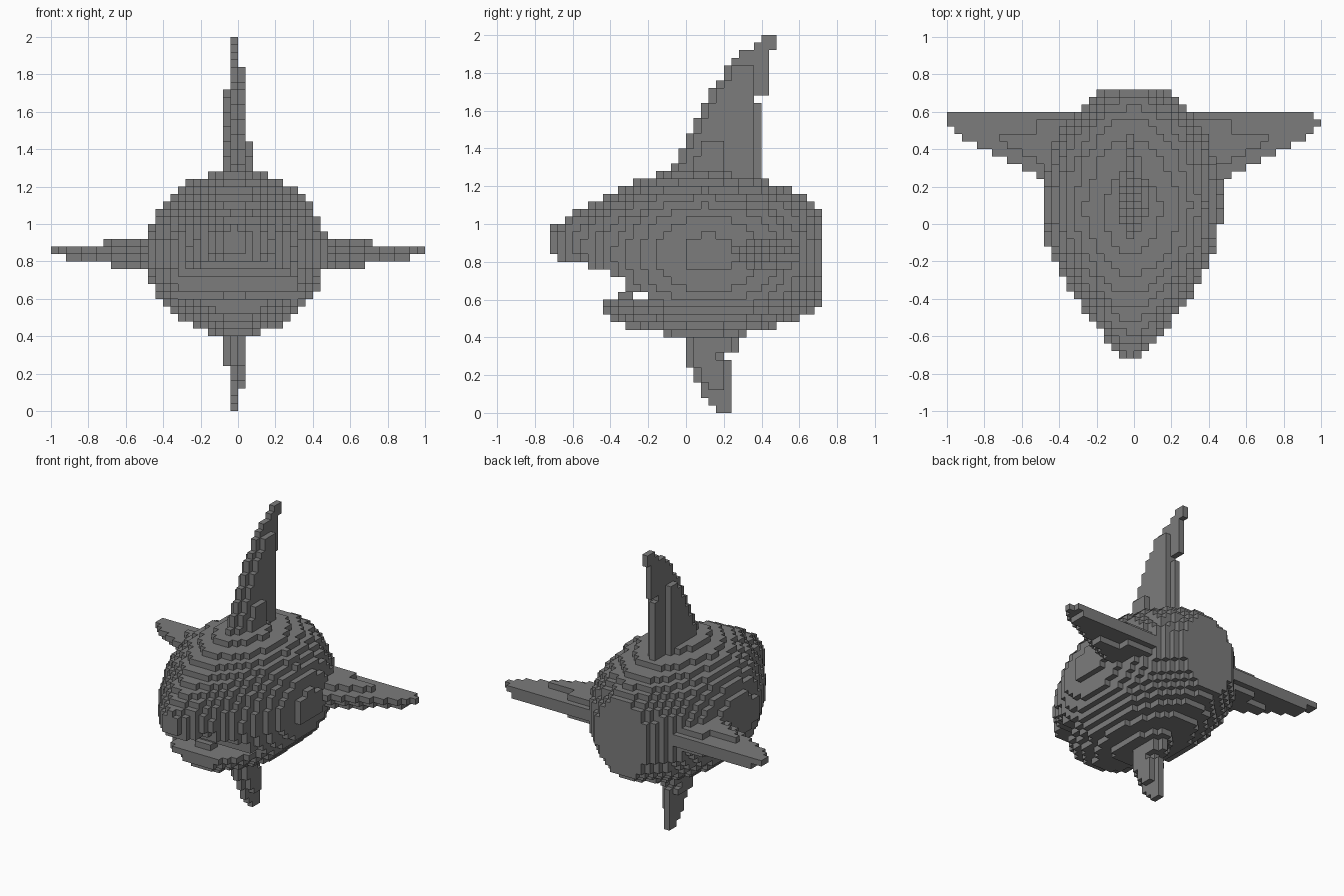
import bpy
import bmesh
from mathutils import Vector

STEP = 0.04
MID = -0.02          # centre plane of the upright fins

default = bpy.data.objects.get("Cube")
if default:
    bpy.data.objects.remove(default, do_unlink=True)

grey = bpy.data.materials.new("slate grey")
grey.use_nodes = True
COLOUR = (0.2, 0.2, 0.2, 1)
grey.diffuse_color = COLOUR
grey.node_tree.nodes["Principled BSDF"].inputs["Base Color"].default_value = COLOUR


def curve(points, t):
    """Straight-line interpolation through (position, value) points."""
    if t <= points[0][0]:
        return points[0][1]
    for (a, va), (b, vb) in zip(points, points[1:]):
        if t <= b:
            return va + (vb - va) * (t - a) / (b - a)
    return points[-1][1]


# Hull profiles along y: half width, top and keel, then the edge of the upper lip
WIDTH = [(-.7, .06), (-.62, .14), (-.5, .22), (-.42, .29), (-.3, .36), (-.2, .41),
         (-.12, .452), (0, .474), (.12, .485), (.26, .474), (.45, .42), (.56, .35),
         (.64, .27), (.69, .205)]
TOP = [(-.72, .97), (-.56, 1.08), (-.36, 1.19), (-.2, 1.245), (-.14, 1.265), (.08, 1.29),
       (.36, 1.25), (.56, 1.19), (.72, 1.07)]
KEEL = [(-.72, .82), (-.56, .72), (-.44, .52), (-.32, .455), (-.14, .425), (-.08, .405),
        (.15, .4), (.4, .43), (.56, .48), (.72, .56)]
LIP = [(-.72, .83), (-.56, .79), (-.44, .75), (-.34, .72), (-.3, .645), (-.2, .63)]


def hull(x, y, z):
    low, high = curve(KEEL, y), curve(TOP, y)
    mid = (high + low) / 2
    across = abs(x + 0.01) / curve(WIDTH, y)
    up = abs(z - mid) / (high - mid)
    return across ** 1.97 + up ** 1.97 <= 1


def body(x, y, z):
    if y < -.2 and z < max(.64, curve(LIP, y)):
        return False
    return hull(x, y, z)


def lower_jaw(x, y, z):
    return -.44 < y < -.2 and z < .6 and hull(x, y, z)


def tongue(x, y, z):
    return -.36 < y < -.28 and .6 < z < .64 and abs(x - MID) < .07


# Upright fins: a full-outline core layer with shorter layers on both sides
DORSAL_LEAD = [(1.2, -.09), (1.28, -.07), (1.44, 0), (1.6, .08), (1.72, .14),
               (1.8, .2), (1.9, .28), (1.94, .36), (1.98, .41)]
VENTRAL_LEAD = [(0, .16), (.04, .12), (.08, .08), (.16, .07), (.24, .02), (.28, 0)]


def dorsal_fin(x, y, z):
    if not 1.1 < z < 2:
        return False
    layer = round((x - MID) / STEP)
    lead = curve(DORSAL_LEAD, z)
    if layer == 0:
        trail = .48 if z > 1.92 else .44 if z > 1.68 else .36 if z > 1.64 else .4
        return lead < y < trail
    limits = {1: (1.84, .04, .36), -1: (1.72, .05, .3), 2: (1.44, .1, .2)}
    if layer not in limits:
        return False
    height, inset, trail = limits[layer]
    return z < height and lead + inset < y < trail


def ventral_fin(x, y, z):
    if not 0 < z < .5:
        return False
    layer = round((x - MID) / STEP)
    lead = curve(VENTRAL_LEAD, z)
    trail = .28 if z > .32 else .2 if z > .28 else .24
    if layer == 0:
        return lead < y < trail
    start = {1: .12, -1: .24}.get(layer, 1)
    return z > start and lead + .03 < y < trail - .03


# Side fins: swept outline, straight trailing edge and a tapering thick ridge
SIDE_LEAD = [(.3, .2), (.48, .25), (.54, .29), (.64, .34), (.8, .4), (.9, .46), (1, .53)]


def side_fin(sign):
    def inside(x, y, z):
        out = x * sign
        if not .3 < out < 1 or not .76 < z < .92:
            return False
        lead = curve(SIDE_LEAD, out)
        ridge = lead + .07 < y < (.48 if out > .52 else .56)
        if z > .88:
            return out < .72 and ridge
        if z < .8:
            return out < .68 and ridge
        if z < .84:
            return out < .94 and lead + .03 < y < .6
        return lead - .01 < y < (.56 if sign > 0 and out > .96 else .6)
    return inside


parts = {"body": body, "lower_jaw": lower_jaw, "tongue": tongue,
         "dorsal_fin": dorsal_fin, "ventral_fin": ventral_fin,
         "left_side_fin": side_fin(1), "right_side_fin": side_fin(-1)}

# Give each grid block to the first part that contains it
owner = {}
for i in range(-25, 25):
    for j in range(-18, 18):
        for k in range(50):
            centre = [(n + 0.5) * STEP for n in (i, j, k)]
            for name, inside in parts.items():
                if inside(*centre):
                    owner[i, j, k] = name
                    break


def build(name):
    """Skin the exposed sides of one part's blocks with flat square faces."""
    bm = bmesh.new()
    verts = {}

    def corner(p):
        key = tuple(p)
        if key not in verts:
            verts[key] = bm.verts.new(Vector(key) * STEP)
        return verts[key]

    for cell, part in owner.items():
        if part != name:
            continue
        for axis in range(3):
            for side in (0, 1):
                near = list(cell)
                near[axis] += 2 * side - 1
                if tuple(near) in owner:
                    continue
                quad = []
                for a, b in ((0, 0), (1, 0), (1, 1), (0, 1)):
                    p = list(cell)
                    p[axis] += side
                    p[(axis + 1) % 3] += a
                    p[(axis + 2) % 3] += b
                    quad.append(corner(p))
                bm.faces.new(quad if side else quad[::-1])
    mesh = bpy.data.meshes.new(name)
    bm.to_mesh(mesh)
    bm.free()
    mesh.materials.append(grey)
    obj = bpy.data.objects.new(name, mesh)
    bpy.context.collection.objects.link(obj)


for part_name in parts:
    build(part_name)
